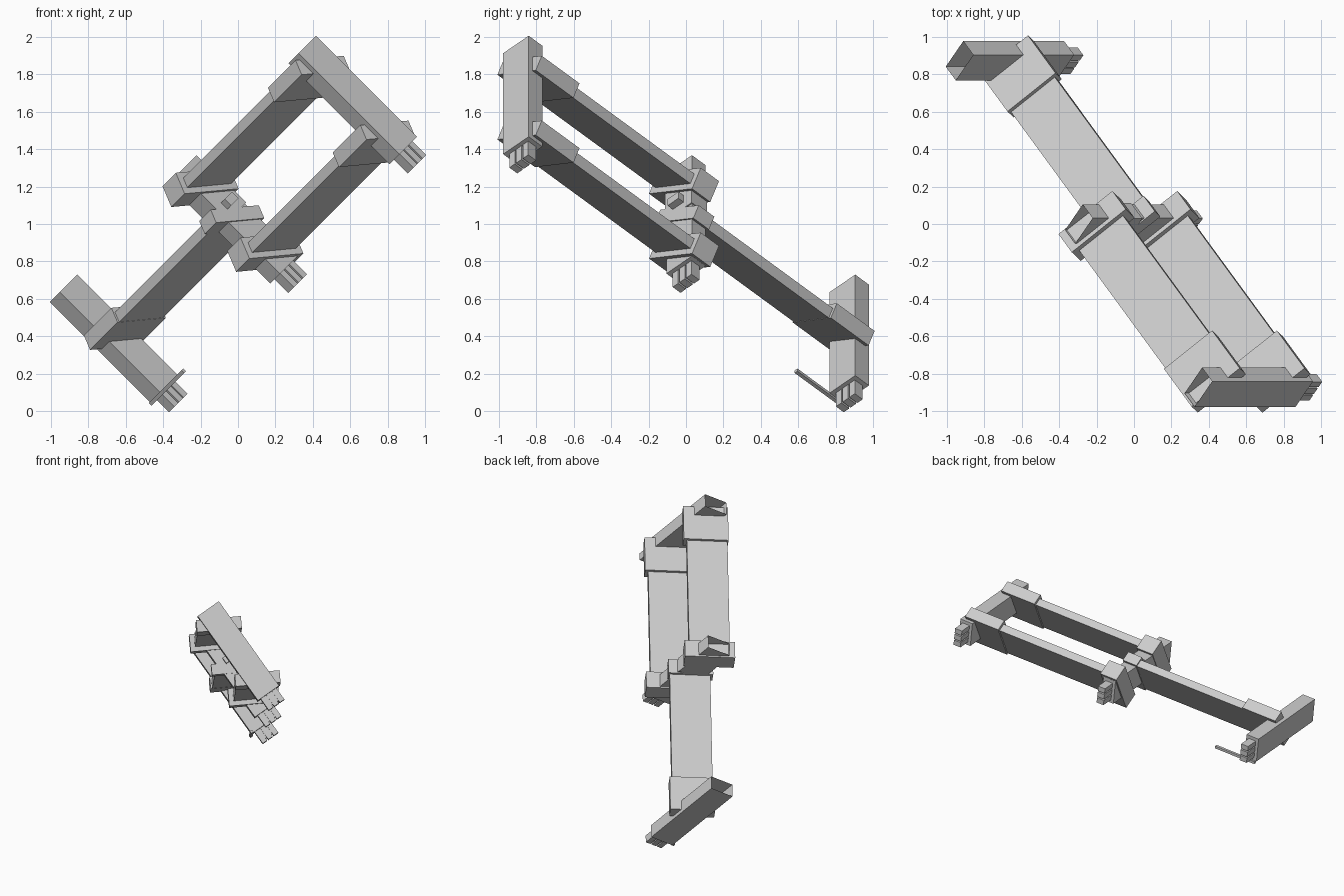
import bpy, bmesh
from math import radians
from mathutils import Matrix, Vector

cube = bpy.data.objects.get("Cube")
if cube:
    bpy.data.objects.remove(cube, do_unlink=True)

grey = bpy.data.materials.new("plain grey")
grey.use_nodes = True
grey.diffuse_color = (0.6, 0.6, 0.6, 1)
grey.node_tree.nodes["Principled BSDF"].inputs["Base Color"].default_value = (0.6, 0.6, 0.6, 1)

# Working frame: X along the tubes, Y along the arms, Z across both
tube_axis = Vector((1, 0, -1)).normalized()
arm_axis = Vector((1.28, -1.75, 1.28)).normalized()
cross_axis = Vector((1.22, 1.78, 1.22)).normalized()
FRAME = Matrix.Translation((0, 0, 1)) @ Matrix((tube_axis, arm_axis, cross_axis)).transposed().to_4x4()
TILT = Matrix.Rotation(radians(30), 4, 'Y')   # arms lean around their length
REACH = 1.256                                 # spacing of the tubes
ARMS = {"left_arm": -0.28, "right_arm": 0.21}


def finish(bm, name, local):
    bm.transform(FRAME @ local)
    bmesh.ops.recalc_face_normals(bm, faces=bm.faces)
    mesh = bpy.data.meshes.new(name)
    bm.to_mesh(mesh)
    bm.free()
    mesh.materials.append(grey)
    obj = bpy.data.objects.new(name, mesh)
    bpy.context.collection.objects.link(obj)
    return obj


def make_box(size):
    bm = bmesh.new()
    bmesh.ops.create_cube(bm, size=1)
    bmesh.ops.scale(bm, vec=size, verts=bm.verts)
    return bm


def box(name, centre, size, tilted=False):
    local = Matrix.Translation(centre) @ (TILT if tilted else Matrix())
    return finish(make_box(size), name, local)


def span(name, x, v0, v1, z, thick, broad, tilted=True):
    """Box running between two stations along the arm direction."""
    return box(name, (x, (v0 + v1) / 2, z), (thick, v1 - v0, broad), tilted)


def tube(name, y):
    """Rectangular tube, open at one end, with a pronged plug at the other."""
    bm = make_box((0.763, 0.105, 0.19))
    mouth = min(bm.faces, key=lambda f: f.calc_center_median().x)
    bmesh.ops.inset_region(bm, faces=[mouth], thickness=0.02)
    bmesh.ops.translate(bm, verts=mouth.verts, vec=(0.5, 0, 0))
    finish(bm, name, Matrix.Translation((-0.035, y, 0)))
    box(name + "_plug_core", (0.38, y, 0), (0.1, 0.04, 0.13))
    for i, side in enumerate((-1, 0, 1)):
        box(f"{name}_plug_prong_{i}", (0.39, y, side * 0.05), (0.12, 0.06, 0.04))


# Three parallel tubes
for label, y in (("upper_tube", REACH), ("middle_tube", 0), ("lower_tube", -REACH)):
    tube(label, y)

# Pair of upper arms with end sleeves and middle brackets
for label, x in ARMS.items():
    span(label, x, 0, 1.2, -0.01, 0.06, 0.3)
    span(label + "_sleeve", x, 0.99, 1.28, 0, 0.09, 0.33)
    span(label + "_bracket", x, -0.065, 0.075, -0.01, 0.13, 0.37)

# Single lower arm
span("lower_arm", -0.03, -1.2, 0, -0.01, 0.06, 0.3)
span("lower_arm_sleeve", -0.04, -1.28, -0.99, 0, 0.09, 0.33)
span("lower_arm_bracket", -0.04, -0.06, 0.06, -0.01, 0.08, 0.33)
span("bracket_bridge", -0.17, -0.06, 0.06, 0, 0.24, 0.2, False)

# Small tab on the middle bracket and thin latch on the lower tube
box("middle_tab", (-0.12, 0.07, 0), (0.05, 0.06, 0.08))
span("latch", 0.35, -1.3, -0.955, -0.105, 0.02, 0.02, False)
